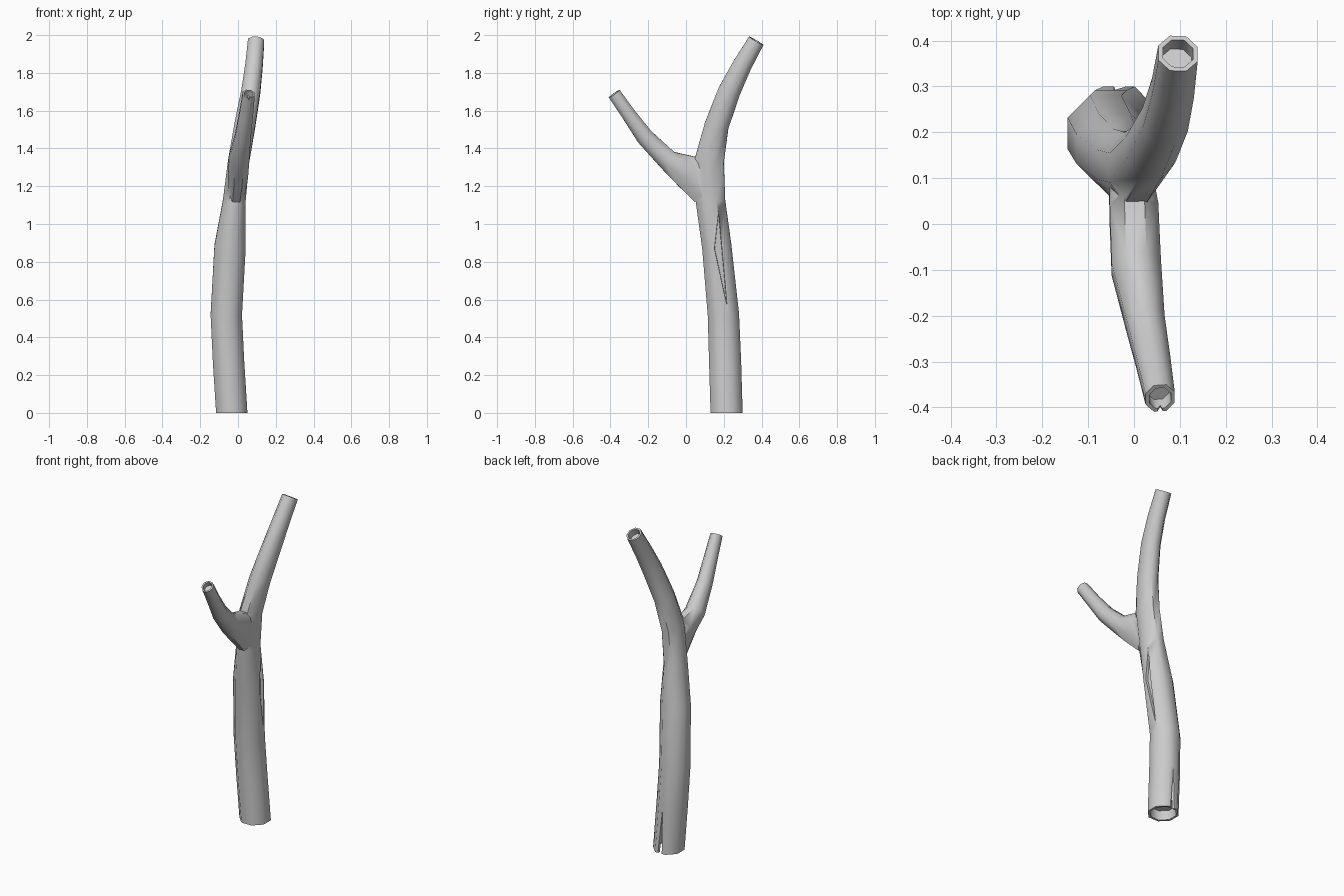
import bpy, bmesh, math
from mathutils import Vector

if "Cube" in bpy.data.objects:
    bpy.data.objects.remove(bpy.data.objects["Cube"])

SIDES = 8


def make_object(name, bm):
    bmesh.ops.recalc_face_normals(bm, faces=bm.faces[:])
    mesh = bpy.data.meshes.new(name)
    bm.to_mesh(mesh)
    bm.free()
    obj = bpy.data.objects.new(name, mesh)
    bpy.context.collection.objects.link(obj)
    return obj


def limb(name, path, flat_start=False, hollow=()):
    """Faceted tube through (x, y, z, half width, half depth) stations."""
    bm = bmesh.new()
    pts = [Vector(p[:3]) for p in path]
    rings = []
    for i, p in enumerate(path):
        t = (pts[min(i + 1, len(pts) - 1)] - pts[max(i - 1, 0)]).normalized()
        if i == 0 and flat_start:
            t = Vector((0, 0, 1))
        u = (Vector((1, 0, 0)) - t * t.x).normalized()
        v = t.cross(u)
        ring = []
        for k in range(SIDES):
            a = (k + 0.5) * math.tau / SIDES
            s = 1 / math.cos(math.pi / SIDES)
            ring.append(bm.verts.new(pts[i] + s * (u * math.cos(a) * p[3] + v * math.sin(a) * p[4])))
        rings.append(ring)
    for r0, r1 in zip(rings, rings[1:]):
        for k in range(SIDES):
            j = (k + 1) % SIDES
            bm.faces.new((r0[k], r0[j], r1[j], r1[k]))
    caps = {"start": bm.faces.new(rings[0][::-1]), "end": bm.faces.new(rings[-1])}
    bmesh.ops.recalc_face_normals(bm, faces=bm.faces[:])
    # Hollowed ends with a bark rim
    for key, rim, depth in hollow:
        face = caps[key]
        face.normal_update()
        n = face.normal.copy()
        bmesh.ops.inset_region(bm, faces=[face], thickness=rim)
        inner = bmesh.ops.extrude_discrete_faces(bm, faces=[face])["faces"][0]
        bmesh.ops.translate(bm, verts=inner.verts[:], vec=-n * depth)
    return make_object(name, bm)


def wedge(name, points):
    bm = bmesh.new()
    for p in points:
        bm.verts.new(p)
    bmesh.ops.convex_hull(bm, input=bm.verts[:])
    obj = make_object(name, bm)
    obj.hide_render = True
    return obj


def combine(target, other, operation):
    bpy.context.view_layer.objects.active = target
    mod = target.modifiers.new("join", 'BOOLEAN')
    mod.operation, mod.solver, mod.object = operation, 'EXACT', other
    bpy.ops.object.modifier_apply(modifier=mod.name)
    bpy.data.objects.remove(other, do_unlink=True)


# Trunk continuing into the tall back branch
trunk = limb("tree_trunk", [
    (-0.033, 0.215, 0.00, 0.083, 0.085),
    (-0.050, 0.207, 0.27, 0.083, 0.085),
    (-0.062, 0.198, 0.52, 0.083, 0.083),
    (-0.042, 0.163, 0.88, 0.083, 0.078),
    (-0.020, 0.130, 1.12, 0.060, 0.078),
    (0.003, 0.122, 1.33, 0.056, 0.078),
    (0.036, 0.162, 1.52, 0.055, 0.064),
    (0.068, 0.228, 1.70, 0.050, 0.059),
    (0.085, 0.297, 1.84, 0.046, 0.051),
    (0.096, 0.372, 1.97, 0.043, 0.044),
], True, [("start", 0.014, 0.06), ("end", 0.011, 0.04)])

# Short front branch
branch = limb("front_branch", [
    (-0.010, 0.110, 1.170, 0.045, 0.083),
    (0.000, 0.020, 1.275, 0.053, 0.095),
    (0.005, -0.095, 1.337, 0.054, 0.055),
    (0.025, -0.217, 1.460, 0.042, 0.046),
    (0.042, -0.300, 1.575, 0.037, 0.038),
    (0.057, -0.380, 1.690, 0.032, 0.035),
], False, [("end", 0.009, 0.035)])
combine(trunk, branch, 'UNION')

# Long gash on the right side of the trunk
combine(trunk, wedge("gash_cutter", [
    (0.10, 0.172, 1.10), (0.10, 0.145, 0.87), (0.10, 0.230, 0.52),
    (0.028, 0.172, 1.05), (0.026, 0.152, 0.87), (0.01, 0.215, 0.58)]), 'DIFFERENCE')

# Split at the back of the base
combine(trunk, wedge("split_cutter", [
    (-0.055, 0.33, -0.01), (-0.005, 0.33, -0.01), (-0.03, 0.265, -0.01),
    (-0.045, 0.295, 0.30)]), 'DIFFERENCE')

# Notch in the front branch tip
combine(trunk, wedge("notch_cutter", [
    (0.035, -0.43, 1.72), (0.08, -0.43, 1.72), (0.057, -0.375, 1.72),
    (0.057, -0.405, 1.64)]), 'DIFFERENCE')

# Smooth bark with crisp rims
bpy.ops.object.select_all(action='DESELECT')
trunk.select_set(True)
bpy.context.view_layer.objects.active = trunk
bpy.ops.object.shade_smooth_by_angle(angle=math.radians(50))
